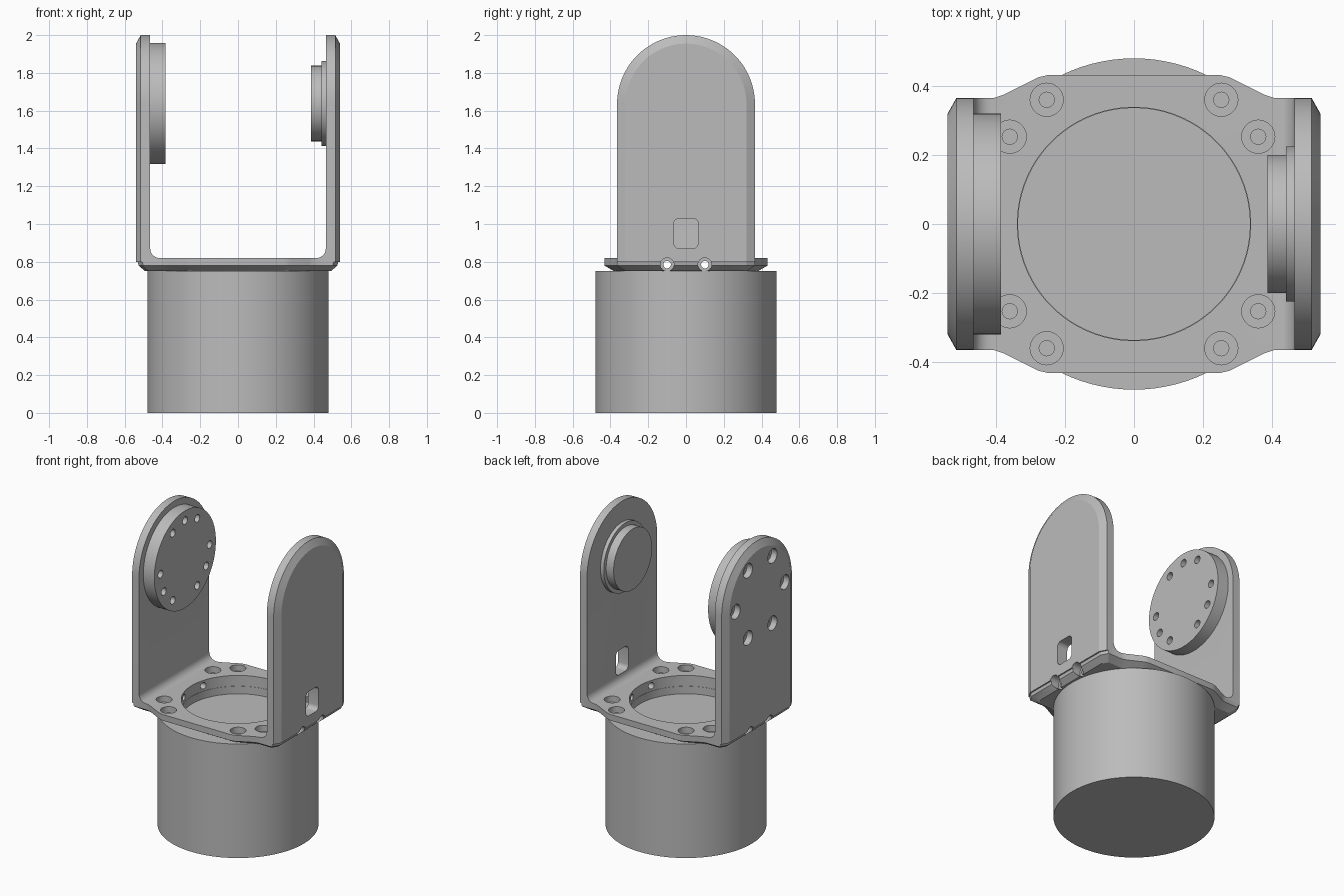
import bpy, bmesh
from math import sin, cos, pi, radians
from mathutils import Matrix

if "Cube" in bpy.data.objects:
    bpy.data.objects.remove(bpy.data.objects["Cube"])

grey = bpy.data.materials.new("machined grey")
grey.use_nodes = True
grey.diffuse_color = (0.5, 0.5, 0.5, 1)
grey.node_tree.nodes["Principled BSDF"].inputs["Base Color"].default_value = (0.5, 0.5, 0.5, 1)


def loft(name, rings):
    """Closed solid through rings of equal point count."""
    bm = bmesh.new()
    loops = [[bm.verts.new(p) for p in ring] for ring in rings]
    n = len(loops[0])
    for a, b in zip(loops, loops[1:]):
        for i in range(n):
            j = (i + 1) % n
            bm.faces.new((a[i], a[j], b[j], b[i]))
    bm.faces.new(loops[0])
    bm.faces.new(loops[-1])
    bmesh.ops.recalc_face_normals(bm, faces=bm.faces)
    mesh = bpy.data.meshes.new(name)
    bm.to_mesh(mesh)
    bm.free()
    mesh.materials.append(grey)
    obj = bpy.data.objects.new(name, mesh)
    bpy.context.collection.objects.link(obj)
    return obj


def rod(name, axis, start, end, radius, u, v, segments=32):
    """Cylinder along x (u, v = y, z) or along z (u, v = x, y)."""
    def ring(t):
        pts = []
        for i in range(segments):
            a = 2 * pi * i / segments
            p, q = u + radius * cos(a), v + radius * sin(a)
            pts.append((t, p, q) if axis == "x" else (p, q, t))
        return pts
    return loft(name, [ring(start), ring(end)])


def combine(target, tool, operation="DIFFERENCE"):
    mod = target.modifiers.new("cut", "BOOLEAN")
    mod.operation, mod.solver, mod.object = operation, "EXACT", tool
    bpy.context.view_layer.objects.active = target
    bpy.ops.object.modifier_apply(modifier=mod.name)
    bpy.data.objects.remove(tool)


def rounded(half_u, half_v, r, steps=6):
    """Rounded rectangle centred on the origin."""
    pts = []
    for k, (su, sv) in enumerate(((1, 1), (-1, 1), (-1, -1), (1, -1))):
        for i in range(steps + 1):
            a = pi / 2 * (k + i / steps)
            pts.append((su * (half_u - r) + r * cos(a), sv * (half_v - r) + r * sin(a)))
    return pts


AXIS_Z = 1.638   # height of the pivot axis
ARM = 0.54       # outer face of the arms
INNER = 0.465    # inner face of the arms
FLOOR = 0.82     # top of the bracket plate

# Motor body with a shallow recess in its top
motor_body = rod("motor_body", "z", 0, 0.75, 0.48, 0, 0, 96)
combine(motor_body, rod("recess", "z", 0.70, 0.9, 0.336, 0, 0, 96))

# Bracket plate: widened in the middle, chamfered underneath
quarter = [(ARM, 0.32), (0.515, 0.365), (0.41, 0.365), (0.38, 0.375), (0.28, 0.425), (0.25, 0.432)]
outline = quarter + [(-x, y) for x, y in reversed(quarter)]
outline += [(-x, -y) for x, y in outline]
levels = [(0.75, 0.91, 0.88), (0.78, 0.975, 1), (0.84, 1, 1)]
bracket = loft("bracket", [[(x * sx, y * sy, z) for x, y in outline] for z, sx, sy in levels])


# Round-topped block for both arms, chamfered on the outer faces
def arm_ring(x, half):
    arc = [(x, half * cos(pi * i / 40), 1.635 + half * sin(pi * i / 40)) for i in range(41)]
    return [(x, half, 0.80)] + arc + [(x, -half, 0.80)]


block = loft("arm_block", [arm_ring(-ARM, 0.32), arm_ring(-0.515, 0.365),
                           arm_ring(0.515, 0.365), arm_ring(ARM, 0.32)])
combine(bracket, block, "UNION")

# Open space between the arms, with filleted lower corners
void = rounded(INNER, 1, 0.05)
combine(bracket, loft("void", [[(u, y, v + FLOOR + 1) for u, v in void] for y in (-1, 1)]))

# Central opening and the cable slot in the left arm
combine(bracket, rod("opening", "z", 0.6, 1, 0.338, 0, 0, 96))
slot = rounded(0.065, 0.08, 0.03)
combine(bracket, loft("slot", [[(x, u, v + 0.95) for u, v in slot] for x in (0.4, 0.6)]))

# Counterbored bolt holes in the plate
for sx in (-1, 1):
    for sy in (-1, 1):
        for x, y in ((0.253, 0.36), (0.36, 0.253)):
            combine(bracket, rod("bore", "z", 0.78, 0.9, 0.048, sx * x, sy * y))
            combine(bracket, rod("bolt_hole", "z", 0.7, 0.8, 0.022, sx * x, sy * y, 20))

# Clamp screw holes running across the plate
for y in (-0.1, 0.1):
    combine(bracket, rod("clamp_hole", "x", -0.7, 0.7, 0.02, y, 0.785, 20))
    for s in (-1, 1):
        combine(bracket, rod("clamp_bore", "x", s * 0.475, s * 0.7, 0.036, y, 0.785))

# Output flange on the right arm, with nine holes in three groups
output_flange = rod("output_flange", "x", -INNER - 0.004, -0.385, 0.32, 0, AXIS_Z, 80)
for k in range(12):
    if k % 4 == 1:
        continue
    a = radians(30 * k)
    y, z = 0.255 * cos(a), AXIS_Z + 0.255 * sin(a)
    combine(output_flange, rod("hole", "x", -0.6, -0.3, 0.025, y, z, 20))
    if k % 2 == 0:
        combine(bracket, rod("arm_bore", "x", -0.6, -0.50, 0.047, y, z))
        combine(bracket, rod("arm_hole", "x", -0.52, -0.44, 0.025, y, z, 20))

# Stepped idler hub on the left arm
idler_flange = rod("idler_flange", "x", 0.441, INNER + 0.004, 0.225, 0, AXIS_Z, 64)
idler_hub = rod("idler_hub", "x", 0.387, 0.445, 0.2, 0, AXIS_Z, 64)

# Smooth shading with sharp edges kept
bpy.ops.object.select_all(action="DESELECT")
for obj in (motor_body, bracket, output_flange, idler_flange, idler_hub):
    obj.select_set(True)
bpy.context.view_layer.objects.active = bracket
bpy.ops.object.shade_smooth_by_angle(angle=radians(25))
